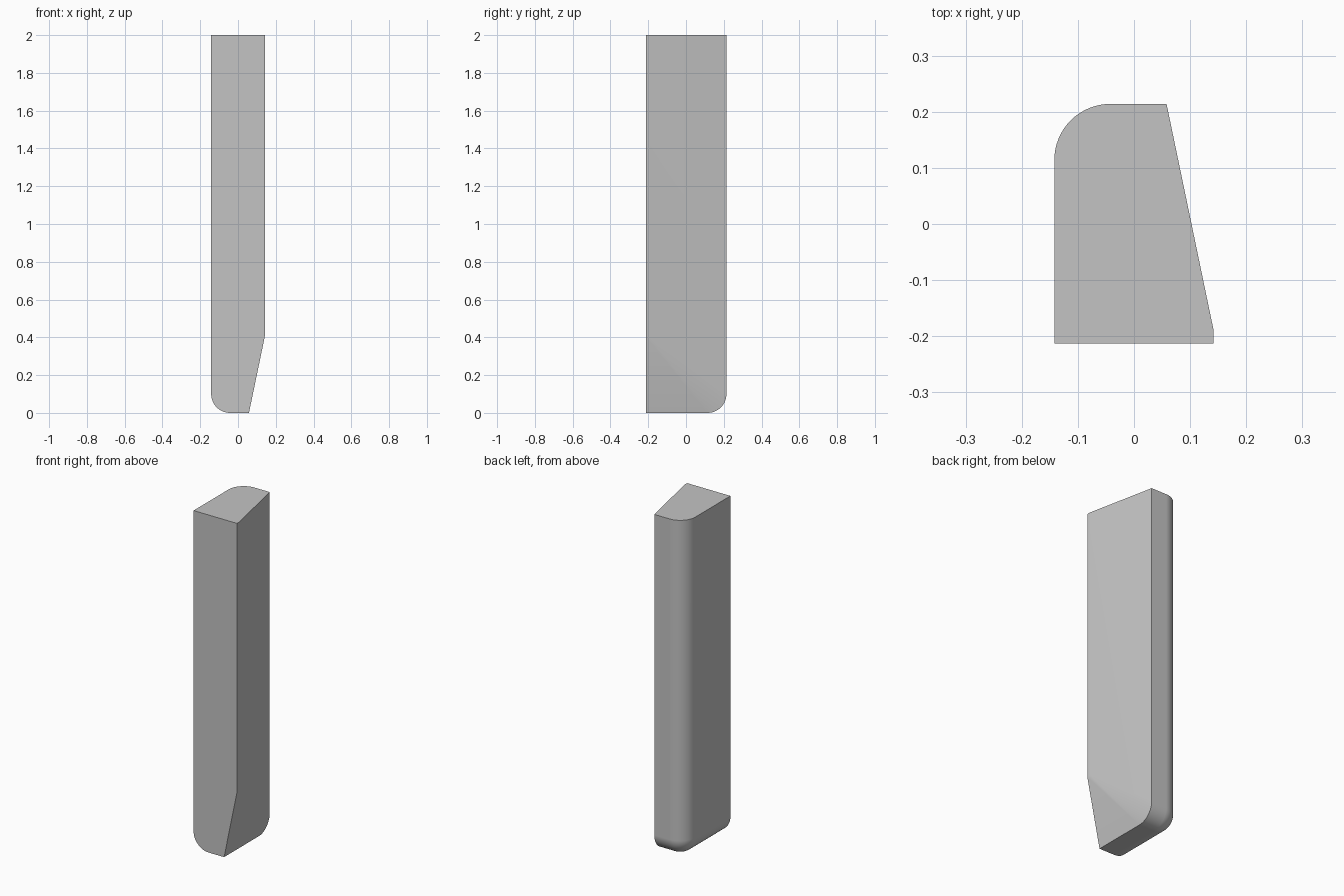
import bpy
import bmesh
from math import sin, cos, pi, radians

cube = bpy.data.objects.get("Cube")
if cube:
    bpy.data.objects.remove(cube, do_unlink=True)

# Main dimensions
LEFT, RIGHT, EDGE = -0.142, 0.142, 0.058   # EDGE: narrow side of the tapered face
FRONT, BACK, TOP = -0.213, 0.214, 2.0
R, STEPS = 0.1, 16                         # fillet radius and segments
STRIP_Y, TAPER_Z = -0.19, 0.405            # where the taper reaches full width
cx, cy, cz = LEFT + R, BACK - R, R         # centre of the rounded corner

quarter = [(cos(i * pi / 2 / STEPS), sin(i * pi / 2 / STEPS)) for i in range(STEPS + 1)]

# Front-left top corner and the full-width strip at the front right
points = [(LEFT, FRONT, TOP), (EDGE, FRONT, 0), (EDGE, BACK, TOP)]
points += [(RIGHT, y, z) for y in (FRONT, STRIP_Y) for z in (TAPER_Z, TOP)]

for c, s in quarter:
    points.append((cx - R * c, cy + R * s, TOP))       # rounded upright edge
    points.append((cx - R * c, FRONT, cz - R * s))     # rounded lower left edge
    points.append((EDGE, cy + R * c, cz - R * s))      # rounded lower back edge
    # Ball corner joining the three rounded edges
    for c2, s2 in quarter:
        points.append((cx - R * c * c2, cy + R * s * c2, cz - R * s2))

# Wrap the convex body and merge the flat areas
bm = bmesh.new()
for p in points:
    bm.verts.new(p)
bmesh.ops.remove_doubles(bm, verts=bm.verts, dist=0.0001)
hull = bmesh.ops.convex_hull(bm, input=bm.verts)
loose = [v for v in bm.verts if not v.link_faces]
bmesh.ops.delete(bm, geom=loose, context='VERTS')
bmesh.ops.dissolve_limit(bm, angle_limit=radians(0.2), verts=bm.verts, edges=bm.edges)
bmesh.ops.recalc_face_normals(bm, faces=bm.faces)
mesh = bpy.data.meshes.new("tapered_post")
bm.to_mesh(mesh)
bm.free()

post = bpy.data.objects.new("tapered_post", mesh)
bpy.context.collection.objects.link(post)

# Plain grey material
grey = bpy.data.materials.new("plain grey")
grey.use_nodes = True
colour = (0.55, 0.55, 0.55, 1)
grey.diffuse_color = colour
grey.node_tree.nodes["Principled BSDF"].inputs["Base Color"].default_value = colour
mesh.materials.append(grey)

# Smooth fillets, crisp edges
bpy.ops.object.select_all(action='DESELECT')
post.select_set(True)
bpy.context.view_layer.objects.active = post
bpy.ops.object.shade_smooth_by_angle(angle=radians(30))
weighted = post.modifiers.new("flat_face_normals", 'WEIGHTED_NORMAL')
weighted.keep_sharp = True
